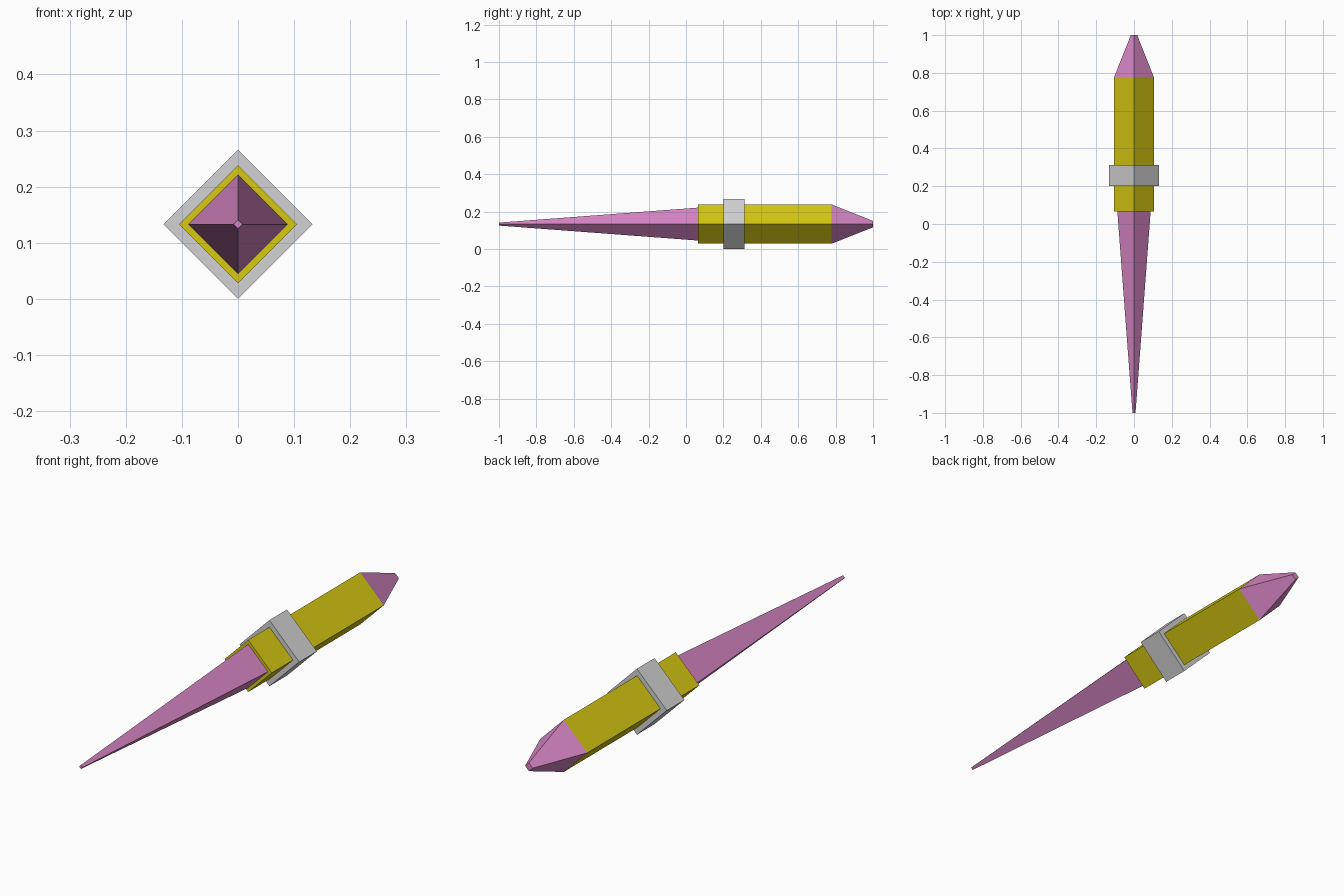
import bpy, bmesh, math

if "Cube" in bpy.data.objects:
    bpy.data.objects.remove(bpy.data.objects["Cube"])

CENTRE_Z = 0.133


def material(name, rgb):
    m = bpy.data.materials.new(name)
    m.diffuse_color = (*rgb, 1.0)
    m.use_nodes = True
    m.node_tree.nodes["Principled BSDF"].inputs["Base Color"].default_value = m.diffuse_color
    return m


pink = material("pink", (0.69, 0.24, 0.56))
yellow = material("yellow", (0.68, 0.58, 0.006))
grey = material("light grey", (0.65, 0.65, 0.66))


def diamond_bar(name, y0, r0, y1, r1, mat):
    """Four-sided bar along y with a diamond section, r0 at y0 to r1 at y1."""
    bm = bmesh.new()
    rings = []
    for y, r in ((y0, r0), (y1, r1)):
        rings.append([bm.verts.new((r * math.cos(k * math.pi / 2), y,
                                    CENTRE_Z + r * math.sin(k * math.pi / 2)))
                      for k in range(4)])
    a, b = rings
    for k in range(4):
        n = (k + 1) % 4
        bm.faces.new((a[k], a[n], b[n], b[k]))
    bm.faces.new(a)
    bm.faces.new(b)
    bmesh.ops.recalc_face_normals(bm, faces=bm.faces)
    mesh = bpy.data.meshes.new(name)
    bm.to_mesh(mesh)
    bm.free()
    mesh.materials.append(mat)
    obj = bpy.data.objects.new(name, mesh)
    bpy.context.collection.objects.link(obj)
    return obj


# Long front spike, handle, collar and blunt rear point
diamond_bar("front_spike", -1.0, 0.008, 0.065, 0.088, pink)
diamond_bar("handle", 0.065, 0.105, 0.778, 0.105, yellow)
diamond_bar("collar", 0.20, 0.133, 0.312, 0.133, grey)
diamond_bar("rear_point", 0.778, 0.105, 1.0, 0.017, pink)
